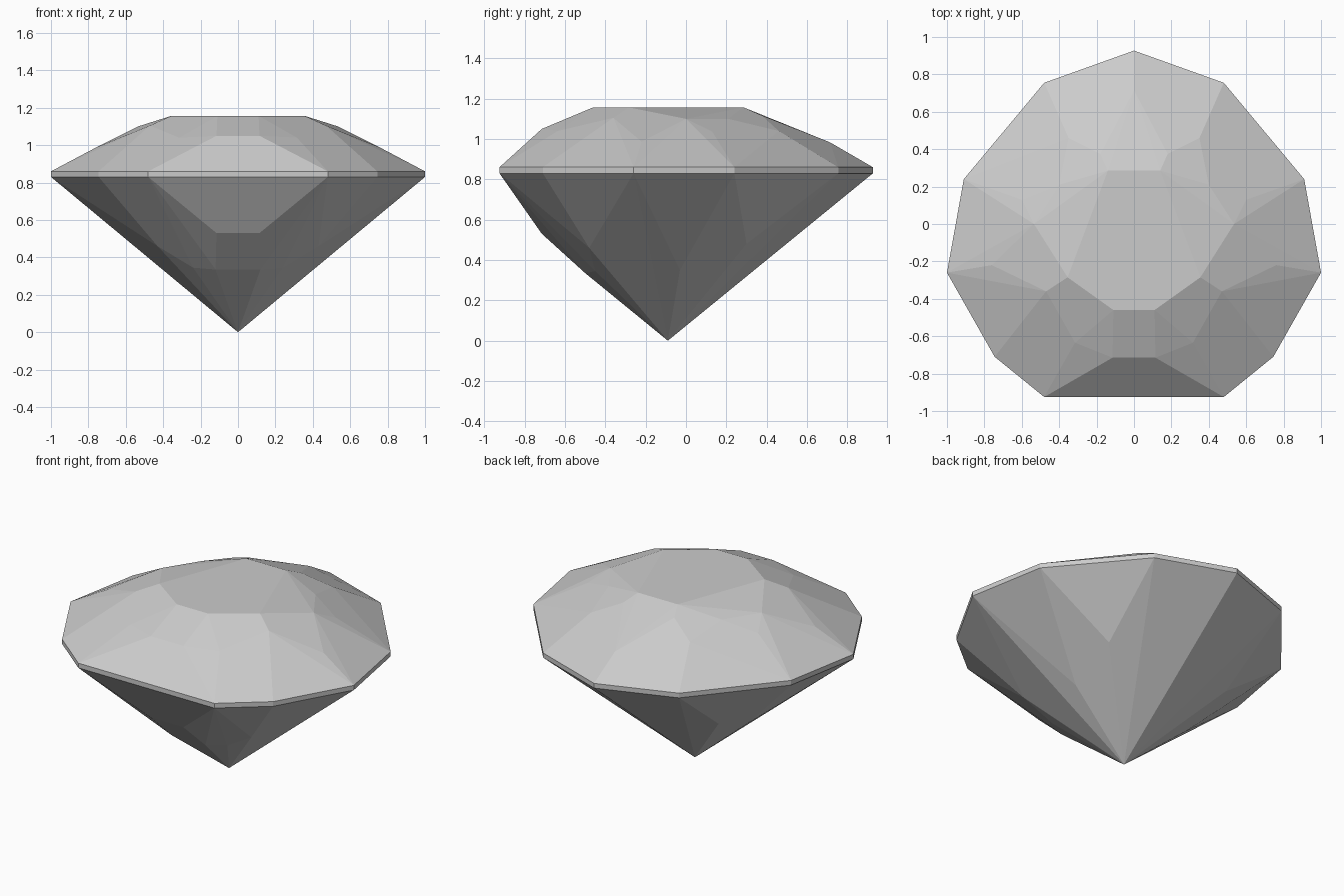
import bpy
import bmesh
from math import radians

cube = bpy.data.objects.get("Cube")
if cube:
    bpy.data.objects.remove(cube, do_unlink=True)

grey = bpy.data.materials.new("light_grey_stone")
grey.use_nodes = True
colour = (0.6, 0.6, 0.6, 1)
grey.diffuse_color = colour
grey.node_tree.nodes["Principled BSDF"].inputs["Base Color"].default_value = colour

LOW, HIGH, TABLE = 0.83, 0.86, 1.157


def mirrored(points):
    """Each point together with its twin across x = 0."""
    return sorted({(s * x, y, z) for x, y, z in points for s in (-1, 1)})


def faceted(name, points, open_heights):
    """Stretch flat facets over the points, leaving horizontal faces at open_heights off."""
    bm = bmesh.new()
    for p in mirrored(points):
        bm.verts.new(p)
    bmesh.ops.remove_doubles(bm, verts=bm.verts, dist=0.0005)
    hull = bmesh.ops.convex_hull(bm, input=bm.verts)
    spare = {g for k in ("geom_interior", "geom_unused") for g in hull[k]
             if isinstance(g, bmesh.types.BMVert)}
    bmesh.ops.delete(bm, geom=list(spare), context='VERTS')
    caps = [f for f in bm.faces
            if any(all(abs(v.co.z - h) < 0.001 for v in f.verts) for h in open_heights)]
    bmesh.ops.delete(bm, geom=caps, context='FACES')
    # merge triangles that lie on one facet
    bmesh.ops.dissolve_limit(bm, angle_limit=radians(2.5), verts=bm.verts, edges=bm.edges)
    mesh = bpy.data.meshes.new(name)
    bm.to_mesh(mesh)
    bm.free()
    mesh.materials.append(grey)
    obj = bpy.data.objects.new(name, mesh)
    bpy.context.collection.objects.link(obj)
    return obj


# Pear-like outline, half of it
outline = [(0, 0.927), (0.48, 0.755), (0.91, 0.24), (1, -0.26), (0.745, -0.71), (0.48, -0.925)]
rim_low = [(x, y, LOW) for x, y in outline]
rim_high = [(x, y, HIGH) for x, y in outline]

# Thin girdle band
faceted("girdle", rim_low + rim_high, (LOW, HIGH))

# Crown: table corners, upper facet corners, lower facet corners
table = [(x, y, TABLE) for x, y in [(0.11, -0.46), (0.355, -0.285), (0.14, 0.285)]]
upper = [(0.47, -0.36, 1.105), (0.535, 0, 1.1), (0.4, 0.21, 1.1), (0.18, 0.375, 1.117)]
lower = [(0.115, -0.715, 1.05), (0.315, -0.635, 1.04), (0.47, -0.495, 1.046),
         (0.76, -0.22, 0.987), (0.6, 0.13, 1.037), (0.49, 0.31, 1.022),
         (0.35, 0.46, 1.04), (0, 0.715, 0.983)]
faceted("crown", rim_high + table + upper + lower, (HIGH,))

# Pavilion: bulging facet corners running down to the point
culet = [(0, -0.09, 0)]
bulges = [(0.115, -0.715, 0.53), (0.12, -0.5, 0.335), (0.24, -0.45, 0.345),
          (0.43, -0.48, 0.46), (0.35, -0.28, 0.335), (0.415, -0.03, 0.35),
          (0.44, 0.3, 0.48)]
faceted("pavilion", rim_low + bulges + culet, (LOW,))
